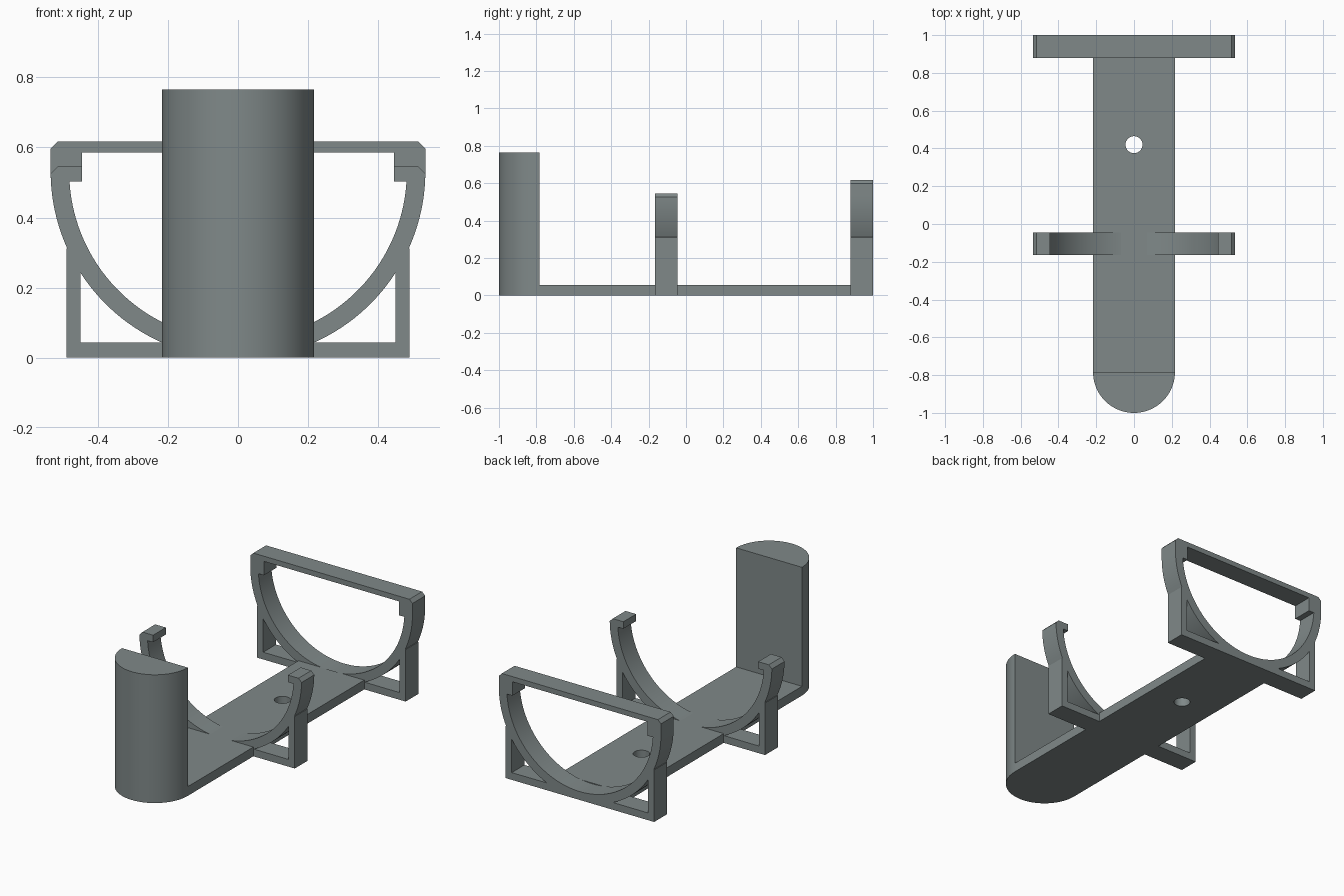
import bpy, bmesh, math

if "Cube" in bpy.data.objects:
    bpy.data.objects.remove(bpy.data.objects["Cube"])

CZ, R_OUT, R_IN = 0.532, 0.535, 0.482   # cradle ring centre height and radii

grey = bpy.data.materials.new("slate grey")
grey.diffuse_color = (0.215, 0.25, 0.25, 1)
grey.use_nodes = True
grey.node_tree.nodes["Principled BSDF"].inputs["Base Color"].default_value = grey.diffuse_color


def extrude(name, loops, depth, location, upright=False):
    """Solid from a closed outline plus hole outlines, centred on location."""
    cu = bpy.data.curves.new(name + "_outline", 'CURVE')
    cu.dimensions, cu.fill_mode, cu.extrude = '2D', 'BOTH', depth / 2
    for pts in loops:
        sp = cu.splines.new('POLY')
        sp.points.add(len(pts) - 1)
        for p, (a, b) in zip(sp.points, pts):
            p.co = (a, b, 0, 1)
        sp.use_cyclic_u = True
    tmp = bpy.data.objects.new(name + "_outline", cu)
    bpy.context.collection.objects.link(tmp)
    dg = bpy.context.evaluated_depsgraph_get()
    me = bpy.data.meshes.new_from_object(tmp.evaluated_get(dg))
    bpy.data.objects.remove(tmp)
    bm = bmesh.new()
    bm.from_mesh(me)
    bmesh.ops.remove_doubles(bm, verts=bm.verts, dist=1e-5)
    bmesh.ops.recalc_face_normals(bm, faces=bm.faces)
    bm.to_mesh(me)
    bm.free()
    me.name = name
    me.materials.clear()
    me.materials.append(grey)
    ob = bpy.data.objects.new(name, me)
    bpy.context.collection.objects.link(ob)
    ob.location = location
    if upright:
        ob.rotation_euler.x = math.pi / 2
    bpy.ops.object.select_all(action='DESELECT')
    ob.select_set(True)
    bpy.context.view_layer.objects.active = ob
    bpy.ops.object.shade_smooth_by_angle(angle=math.radians(30))
    return ob


def arc(cx, cy, r, a0, a1, n):
    return [(cx + r * math.cos(a0 + (a1 - a0) * i / n),
             cy + r * math.sin(a0 + (a1 - a0) * i / n)) for i in range(n + 1)]


def ring(r, z0, z1, n):
    """Right-hand piece of the ring between two heights."""
    return arc(0, CZ, r, math.asin((z0 - CZ) / r), math.asin((z1 - CZ) / r), n)


def mirrored(pts):
    return [(-x, z) for x, z in reversed(pts)]


# Shared profile pieces: square foot, ring inside, triangular window
foot = [(0.49, 0), (0.49, 0.31)]
inner = arc(0, CZ, R_IN, -math.pi / 2, math.asin((0.503 - CZ) / R_IN), 32)
window = [(0.45, 0.043)] + arc(0, CZ, R_OUT, -math.acos(0.45 / R_OUT),
                               math.asin((0.0435 - CZ) / R_OUT), 14)
windows = [window, mirrored(window)]

# Open cradle with hooked tips
half = (foot + ring(R_OUT, 0.312, 0.525, 10) + [(0.515, 0.545), (0.445, 0.545), (0.445, 0.503)]
        + inner[::-1])
extrude("open_cradle", [half + mirrored(half)[1:]] + windows, 0.12,
        (0, -0.105, 0), upright=True)

# Closed cradle with top bar
half = foot + ring(R_OUT, 0.312, CZ, 10) + [(0.535, 0.597), (0.515, 0.617)]
opening = inner + [(0.445, 0.503), (0.445, 0.586)]
extrude("closed_cradle", [half + mirrored(half), opening + mirrored(opening)[:-1]] + windows,
        0.12, (0, 0.94, 0), upright=True)

# Base plate with screw hole
plate = [(-0.217, -0.783), (0.217, -0.783), (0.217, 0.88), (-0.217, 0.88)]
hole = arc(0, 0.42, 0.045, 0, 2 * math.pi, 32)[:-1]
extrude("base_plate", [plate, hole], 0.055, (0, 0, 0.0275))

# Half-round end post
extrude("end_post", [arc(0, -0.783, 0.217, math.pi, 2 * math.pi, 40)], 0.765, (0, 0, 0.3825))
